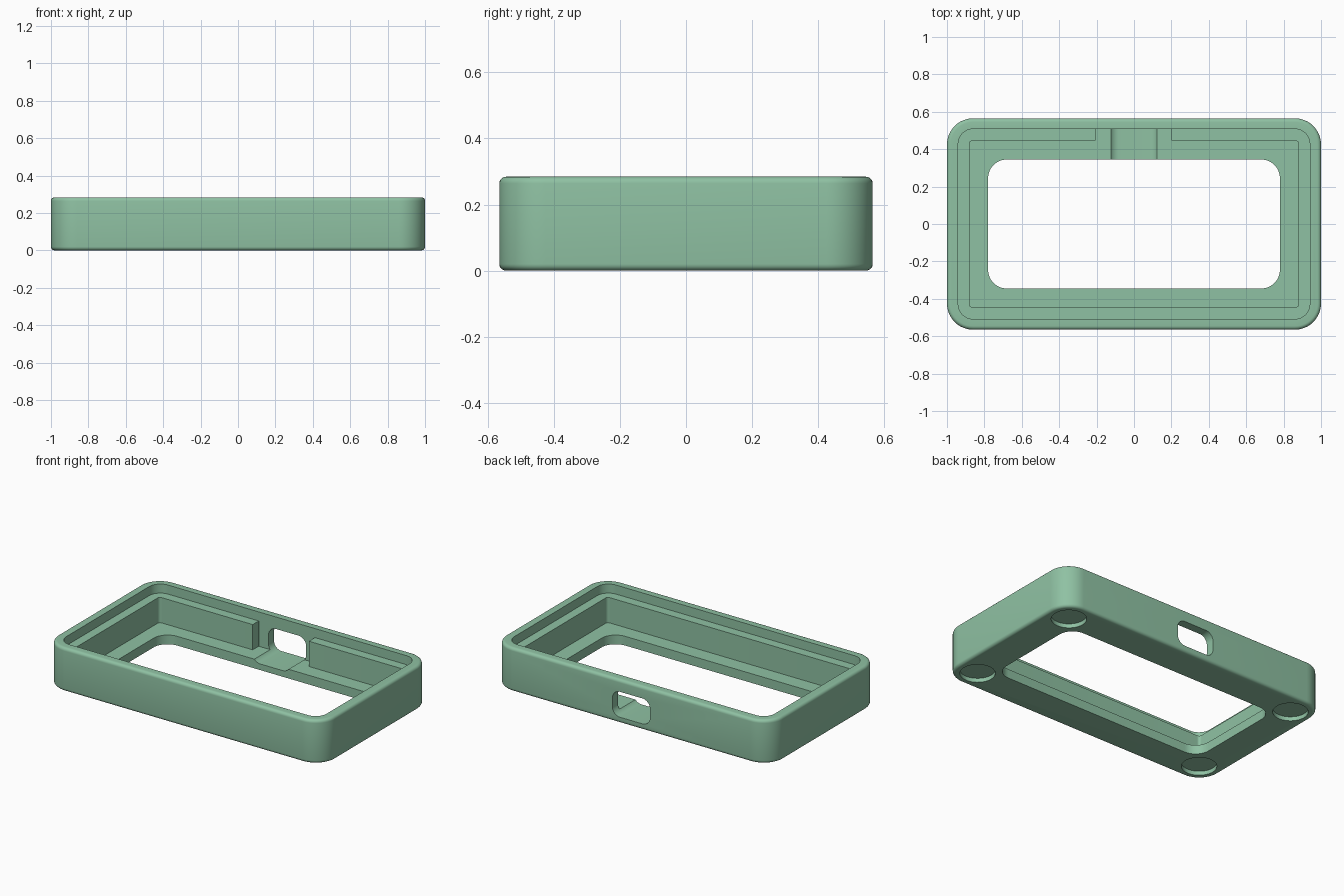
import bpy, bmesh, math
from mathutils import Matrix

if "Cube" in bpy.data.objects:
    bpy.data.objects.remove(bpy.data.objects["Cube"])

HX, HY, H = 1.0, 0.565, 0.284       # half width, half depth, height
FLOOR, LEDGE = 0.06, 0.225          # floor top and lid ledge heights
FILLET = 0.02

green = bpy.data.materials.new("soft green")
green.diffuse_color = (0.275, 0.535, 0.366, 1)
green.use_nodes = True
green.node_tree.nodes["Principled BSDF"].inputs["Base Color"].default_value = green.diffuse_color


def outline(hx, hy, r, steps=12):
    """Counter-clockwise rounded rectangle."""
    pts = []
    for k, (sx, sy) in enumerate([(1, 1), (-1, 1), (-1, -1), (1, -1)]):
        for i in range(steps + 1):
            a = math.radians(90) * (k + i / steps)
            pts.append((sx * (hx - r) + r * math.cos(a), sy * (hy - r) + r * math.sin(a)))
    return pts


def loft(name, rings, matrix=Matrix()):
    """Closed solid through rounded rectangles given as (hx, hy, r, z)."""
    bm = bmesh.new()
    loops = [[bm.verts.new((x, y, z)) for x, y in outline(hx, hy, r)] for hx, hy, r, z in rings]
    n = len(loops[0])
    for a, b in zip(loops, loops[1:]):
        for i in range(n):
            j = (i + 1) % n
            bm.faces.new((a[i], a[j], b[j], b[i]))
    bm.faces.new(loops[0][::-1])
    bm.faces.new(loops[-1])
    bm.transform(matrix)
    bmesh.ops.recalc_face_normals(bm, faces=bm.faces)
    mesh = bpy.data.meshes.new(name)
    bm.to_mesh(mesh)
    bm.free()
    mesh.materials.append(green)
    obj = bpy.data.objects.new(name, mesh)
    bpy.context.collection.objects.link(obj)
    return obj


# Outer body with rounded top and bottom edges
rings = []
angles = [math.radians(90) * i / 5 for i in range(6)]
for a in angles:
    d = FILLET * (1 - math.sin(a))
    rings.append((HX - d, HY - d, 0.14 - d, FILLET * (1 - math.cos(a))))
rings += [(hx, hy, r, H - z) for hx, hy, r, z in reversed(rings)]
body = loft("case_frame", rings)

# Lid recess, main cavity and open window in the floor
cutters = [
    loft("lid_recess", [(0.94, 0.508, 0.08, LEDGE), (0.94, 0.508, 0.08, 0.4)]),
    loft("main_cavity", [(0.88, 0.446, 0.018, FLOOR), (0.88, 0.446, 0.018, 0.35)]),
    loft("floor_window", [(0.78, 0.345, 0.1, -0.1), (0.78, 0.345, 0.1, 0.3)]),
]

# Notch behind the port, cut out of the ledge down to the floor
notch_at = Matrix.Translation((-0.003, 0.408, 0))
cutters.append(loft("port_notch", [(0.203, 0.1, 0.002, FLOOR), (0.203, 0.1, 0.002, 0.33)], notch_at))

# Rounded port slot through the back wall, grooving the floor
slot_at = Matrix.Translation((0, 0, 0.123)) @ Matrix.Rotation(math.radians(90), 4, 'X')
cutters.append(loft("port_slot", [(0.136, 0.083, 0.055, -0.75), (0.136, 0.083, 0.055, -0.2)], slot_at))

# Round foot recesses under the four corners
for sx in (-1, 1):
    for sy in (-1, 1):
        foot_at = Matrix.Translation((sx * 0.855, sy * 0.42, 0))
        cutters.append(loft("foot_recess", [(0.105, 0.105, 0.1049, -0.1), (0.105, 0.105, 0.1049, 0.027)], foot_at))

# Apply every cut, then remove the cutters
bpy.context.view_layer.objects.active = body
for cutter in cutters:
    mod = body.modifiers.new(cutter.name, 'BOOLEAN')
    mod.operation = 'DIFFERENCE'
    mod.solver = 'EXACT'
    mod.object = cutter
    bpy.ops.object.modifier_apply(modifier=mod.name)
    bpy.data.objects.remove(cutter)

body.select_set(True)
bpy.ops.object.shade_smooth_by_angle(angle=math.radians(30))
